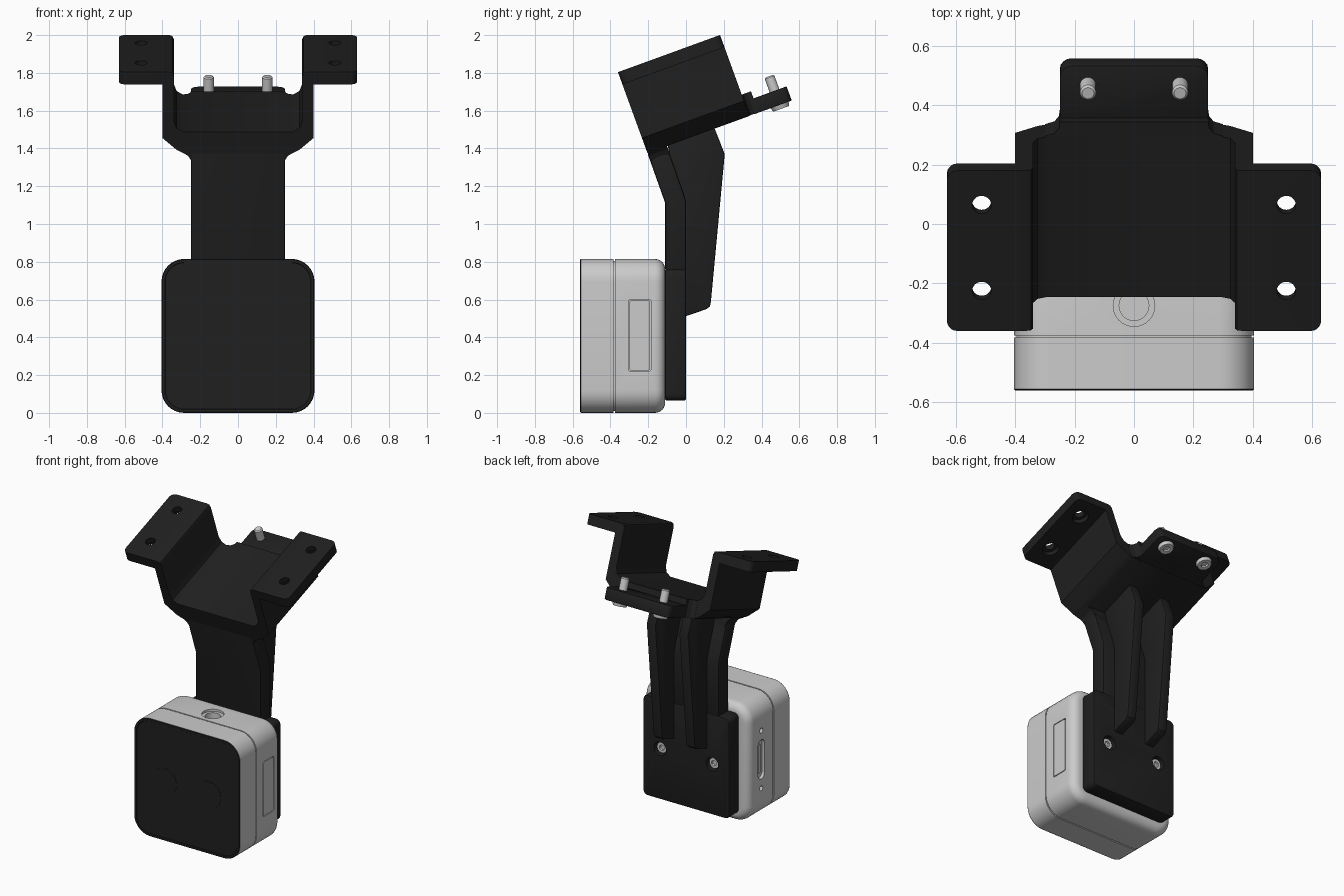
import bpy, bmesh
from math import radians, sin, cos, pi
from mathutils import Matrix, Vector

if "Cube" in bpy.data.objects:
    bpy.data.objects.remove(bpy.data.objects["Cube"])

black = bpy.data.materials.new("black_plastic")
black.diffuse_color = (0.014, 0.014, 0.014, 1)
black.use_nodes = True
black.node_tree.nodes["Principled BSDF"].inputs["Base Color"].default_value = black.diffuse_color
# Tilted frame of the top tray: local (x, u, v)
TILT = Matrix.Translation((0, -0.235, 1.46)) @ Matrix.Rotation(radians(20), 4, 'X')
I4 = Matrix.Identity(4)


def finish(name, bm, mat=None, m=I4, bevel=0):
    bmesh.ops.recalc_face_normals(bm, faces=bm.faces[:])
    bm.transform(m)
    me = bpy.data.meshes.new(name)
    bm.to_mesh(me)
    bm.free()
    ob = bpy.data.objects.new(name, me)
    bpy.context.collection.objects.link(ob)
    if mat:
        me.materials.append(mat)
    if bevel:
        b = ob.modifiers.new("bevel", 'BEVEL')
        b.width, b.segments, b.limit_method, b.angle_limit = bevel, 2, 'ANGLE', radians(40)
        activate(ob)
        bpy.ops.object.modifier_apply(modifier="bevel")
    return ob


def activate(ob):
    bpy.ops.object.select_all(action='DESELECT')
    ob.select_set(True)
    bpy.context.view_layer.objects.active = ob


def prism(name, pts, t0, t1, axes, mat=None, m=I4, bevel=0, rounding=None):
    """Extrude a 2D profile; axes gives the world axes of (p, q, extrusion)."""
    bm = bmesh.new()
    idx = ["xyz".index(a) for a in axes]
    rings = []
    for t in (t0, t1):
        ring = []
        for p, q in pts:
            co = [0, 0, 0]
            for i, val in zip(idx, (p, q, t)):
                co[i] = val
            ring.append(bm.verts.new(co))
        rings.append(ring)
    skin(bm, rings)
    if rounding:
        r, test = rounding
        bmesh.ops.bevel(bm, geom=[e for e in bm.edges if test(*[v.co for v in e.verts])],
                        offset=r, segments=5, profile=0.5, affect='EDGES')
    return finish(name, bm, mat, m, bevel)


def skin(bm, rings):
    n = len(rings[0])
    for a, b in zip(rings, rings[1:]):
        for i in range(n):
            bm.faces.new((a[i], a[(i + 1) % n], b[(i + 1) % n], b[i]))
    bm.faces.new(rings[0])
    bm.faces.new(rings[-1])


def rrect(hw, hh, r, cx=0, cy=0, n=8):
    pts = []
    for k, (sx, sy) in enumerate(((1, 1), (-1, 1), (-1, -1), (1, -1))):
        for i in range(n + 1):
            a = pi / 2 * (k + i / n)
            pts.append((cx + sx * (hw - r) + r * cos(a), cy + sy * (hh - r) + r * sin(a)))
    return pts


def loft(name, steps, mat=None):
    """Rounded-square shell along y from (y, inset) steps."""
    bm = bmesh.new()
    skin(bm, [[bm.verts.new((x, y, z)) for x, z in rrect(.405 - d, .4075 - d, .12 - d, 0, .4075)]
              for y, d in steps])
    return finish(name, bm, mat)


def cyl(name, r, a, b, mat=None, m=I4, n=32, r2=None):
    a, b = Vector(a), Vector(b)
    bm = bmesh.new()
    rot = (b - a).to_track_quat('Z', 'Y').to_matrix().to_4x4()
    bmesh.ops.create_cone(bm, cap_ends=True, segments=n, radius1=r, radius2=r2 or r,
                          depth=(b - a).length, matrix=Matrix.Translation((a + b) / 2) @ rot)
    return finish(name, bm, mat, m)


def cut(ob, cutter):
    b = ob.modifiers.new("cut", 'BOOLEAN')
    b.operation, b.object, b.solver = 'DIFFERENCE', cutter, 'EXACT'
    activate(ob)
    bpy.ops.object.modifier_apply(modifier="cut")
    bpy.data.objects.remove(cutter)


def mirrored(half):
    return half + [(-x, y) for x, y in reversed(half)]


# Camera housing with seam groove and rounded back
steps = [(-.555, 0), (-.383, 0), (-.383, .01), (-.375, .01), (-.375, 0)]
steps += [(-.165 + .055 * sin(a), .055 * (1 - cos(a))) for a in [i * pi / 12 for i in range(7)]]
housing = loft("camera_housing", steps)
# Tripod socket, port and side cover recess
cut(housing, cyl("c", .07, (0, -.275, .80), (0, -.275, .9)))
cut(housing, cyl("c", .05, (0, -.275, .70), (0, -.275, .9)))
cut(housing, prism("c", rrect(.034, .135, .033, -.245, .41), -.5, -.385, "yzx"))
for z in (.21, .61):
    cut(housing, cyl("c", .017, (-.5, -.245, z), (-.38, -.245, z), n=16))
cut(housing, prism("c", rrect(.06, .19, .012, -.245, .41, 3), .39, .5, "yzx"))
prism("side_cover", rrect(.055, .185, .01, -.245, .41, 3), .385, .405, "yzx")
prism("port_tongue", rrect(.01, .10, .009, -.245, .41), -.392, -.38, "yzx")

# Black front panel with raised rim and two lens discs
loft("front_panel", [(-.553, .004), (-.556, 0), (-.56, .004), (-.56, .018), (-.557, .02)], black)
for s in (-1, 1):
    cyl("lens_window", .09, (s * .17, -.555, .41), (s * .17, -.559, .41), black, n=48)

# Back plate with counterbored screws
plate = prism("back_plate", rrect(.33, .3475, .035, 0, .4125, 4), -.112, 0, "xzy", black, bevel=.01)
for s in (-1, 1):
    cut(plate, cyl("c", .047, (s * .2, -.05, .415), (s * .2, .05, .415)))
    head = cyl("plate_screw", .042, (s * .2, -.055, .415), (s * .2, -.02, .415), r2=.036)
    cut(head, cyl("c", .02, (s * .2, -.035, .415), (s * .2, .05, .415), n=6))

# Bent arm, its flare and two stiffening ribs
prism("arm", [(-.11, .75), (-.11, 1.11), (-.206, 1.38), (-.103, 1.42), (-.015, 1.17), (0, 1.12), (0, .75)],
      -.25, .25, "yzx", black, bevel=.012)
prism("arm_flare", mirrored([(.24, -.16), (.25, -.13), (.265, -.105), (.30, -.086)]),
      .002, .11, "xzy", black, TILT)
for s in (-1, 1):
    prism("arm_rib", [(-.03, .512), (0, .512), (.11, .55), (.127, .565), (.132, .59), (.205, 1.37),
                      (.15, 1.51), (-.1, 1.43), (-.03, 1.1)],
          s * .125 - .035, s * .125 + .035, "yzx", black, bevel=.008)

# Tray section with mounting flanges, tilted 20 degrees
section = mirrored([(.29, -.09), (.325, -.072), (.40, -.005), (.40, .297), (.63, .297), (.63, .366),
                    (.365, .366), (.347, .36), (.34, .342), (.34, .09), (.325, .05), (.29, .03)])
tray = prism("tray", section, 0, .575, "xzy", black, TILT, rounding=(
    .035, lambda a, b: abs(a.x) > .62 and abs(b.x) > .62 and abs(a.y - b.y) < 1e-4))
for s in (-1, 1):
    for u in (.144, .452):
        cut(tray, cyl("c", .032, (s * .513, u, .2), (s * .513, u, .5), m=TILT))
        cut(tray, cyl("c", .052, (s * .513, u, .2), (s * .513, u, .327), m=TILT))

# Step and rear tab behind the tray
prism("tray_step", mirrored([(.30, .57), (.30, .576), (.268, .586), (.253, .605), (.25, .627)]),
      -.088, .03, "xyz", black, TILT)
tab = prism("rear_tab", mirrored([(.25, .60), (.25, .773), (.247, .79), (.238, .802), (.226, .81), (.21, .813)]),
            -.09, -.01, "xyz", black, TILT, bevel=.005)

# Screws through the rear tab
for s in (-1, 1):
    x, u = s * .155, .745
    cyl("tab_screw_shank", .027, (x, u, -.05), (x, u, .065), m=TILT)
    cyl("tab_screw_tip", .027, (x, u, .065), (x, u, .072), m=TILT, r2=.02)
    head = cyl("tab_screw_head", .052, (x, u, -.087), (x, u, -.112), m=TILT, r2=.044)
    cut(head, cyl("c", .024, (x, u, -.097), (x, u, -.15), m=TILT, n=6))

# Smooth the round surfaces, keep the edges sharp
for ob in list(bpy.data.objects):
    activate(ob)
    bpy.ops.object.shade_smooth_by_angle(angle=radians(30))
